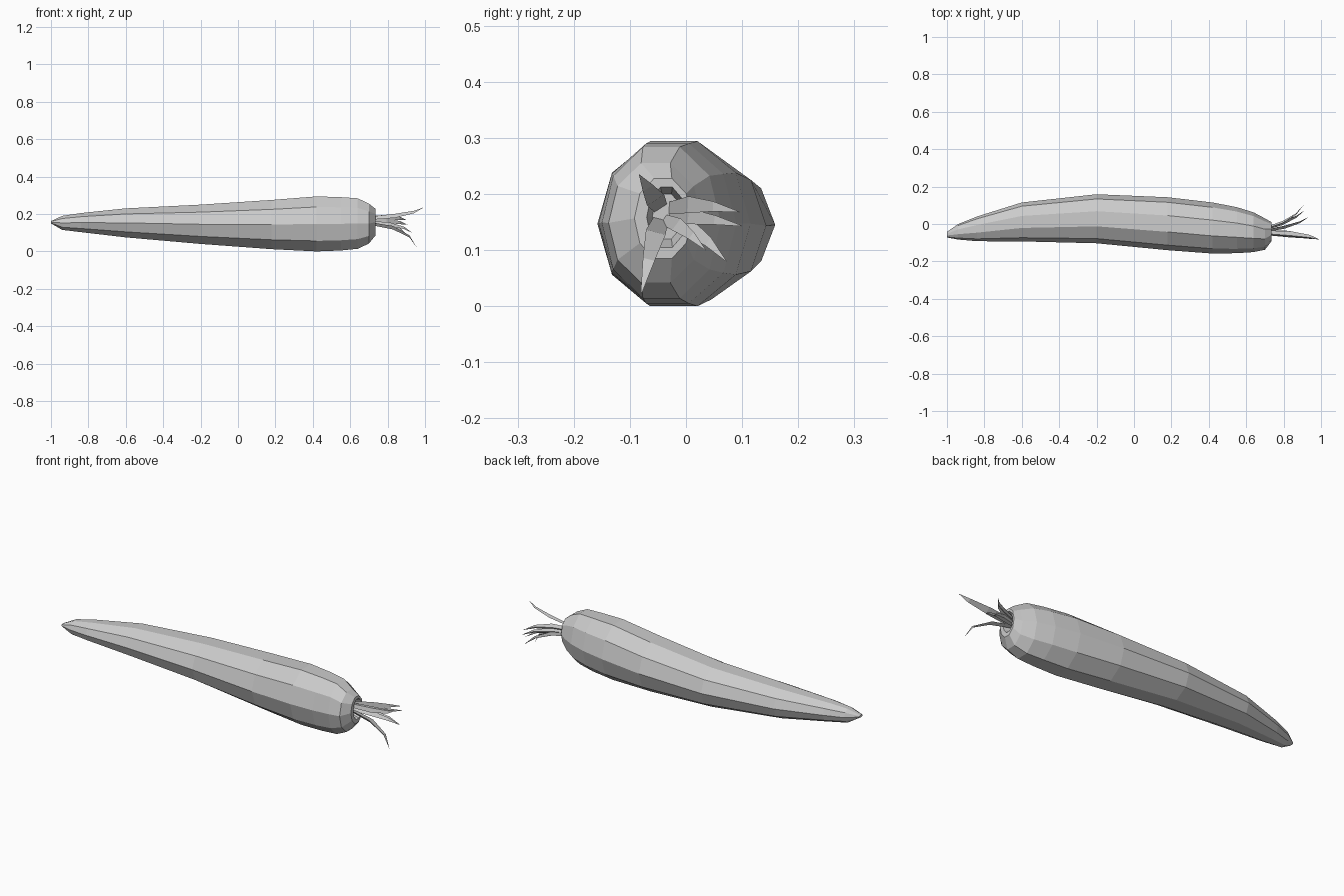
import bpy, bmesh, math
from mathutils import Vector

SIDES = 10


def finish(name, bm):
    bmesh.ops.recalc_face_normals(bm, faces=bm.faces)
    mesh = bpy.data.meshes.new(name)
    bm.to_mesh(mesh)
    bm.free()
    obj = bpy.data.objects.new(name, mesh)
    bpy.context.collection.objects.link(obj)
    return obj


def loft(name, rings):
    """Skin a list of equally long point rings and cap both ends."""
    bm = bmesh.new()
    loops = [[bm.verts.new(p) for p in ring] for ring in rings]
    for a, b in zip(loops, loops[1:]):
        n = len(a)
        for i in range(n):
            j = (i + 1) % n
            bm.faces.new((a[i], a[j], b[j], b[i]))
    bm.faces.new(loops[0])
    bm.faces.new(loops[-1])
    return finish(name, bm)


# Root: x, y low, y high, z low, z high; the last two rings form the crown dip
root = [
    (-1.00, -0.072, -0.042, 0.150, 0.162),
    (-0.94, -0.083, 0.000, 0.115, 0.190),
    (-0.84, -0.092, 0.040, 0.103, 0.205),
    (-0.60, -0.093, 0.115, 0.075, 0.230),
    (-0.20, -0.103, 0.159, 0.040, 0.250),
    (0.18, -0.140, 0.143, 0.012, 0.275),
    (0.42, -0.158, 0.115, 0.000, 0.294),
    (0.55, -0.156, 0.090, 0.005, 0.290),
    (0.64, -0.150, 0.062, 0.014, 0.284),
    (0.70, -0.138, 0.030, 0.042, 0.255),
    (0.735, -0.092, 0.010, 0.085, 0.228),
    (0.735, -0.070, 0.000, 0.105, 0.212),
    (0.690, -0.060, -0.008, 0.120, 0.200),
]


def oval(x, y0, y1, z0, z1):
    ry, rz = (y1 - y0) / 2, (z1 - z0) / 2 / math.sin(math.radians(72))
    pts = []
    for i in range(SIDES):
        a = math.tau * i / SIDES
        pts.append((x, (y0 + y1) / 2 + ry * math.cos(a),
                    (z0 + z1) / 2 + rz * math.sin(a)))
    return pts


loft("carrot_root", [oval(*r) for r in root])


# Leaf stalks: curved flattened blades with a triangular section
def stalk(name, base, mid, tip, width):
    base, mid, tip = Vector(base), Vector(mid), Vector(tip)
    out = Vector((0, tip.y - base.y, tip.z - base.z)).normalized()
    side = out.cross(Vector((1, 0, 0))).normalized()
    rings = []
    for t, w in ((0, 0.75), (0.35, 1.0), (0.7, 0.6), (1, 0.04)):
        c = base * (1 - t) ** 2 + mid * 2 * t * (1 - t) + tip * t * t
        h = width * w / 2
        rings.append([c + side * h, c - side * h, c + out * h * 0.8])
    return loft(name, rings)


stalks = [
    ((0.69, -0.045, 0.175), (0.94, -0.055, 0.190), (0.99, -0.083, 0.234), 0.036),
    ((0.69, -0.045, 0.155), (0.92, -0.055, 0.140), (0.955, -0.080, 0.022), 0.036),
    ((0.69, -0.030, 0.175), (0.86, 0.010, 0.190), (0.90, 0.095, 0.168), 0.030),
    ((0.69, -0.030, 0.160), (0.86, 0.010, 0.165), (0.905, 0.100, 0.143), 0.028),
    ((0.69, -0.030, 0.150), (0.86, 0.015, 0.150), (0.91, 0.072, 0.080), 0.030),
    ((0.69, -0.040, 0.155), (0.88, -0.010, 0.150), (0.93, 0.035, 0.100), 0.026),
]
for i, s in enumerate(stalks):
    stalk(f"leaf_stalk_{i + 1}", *s)
